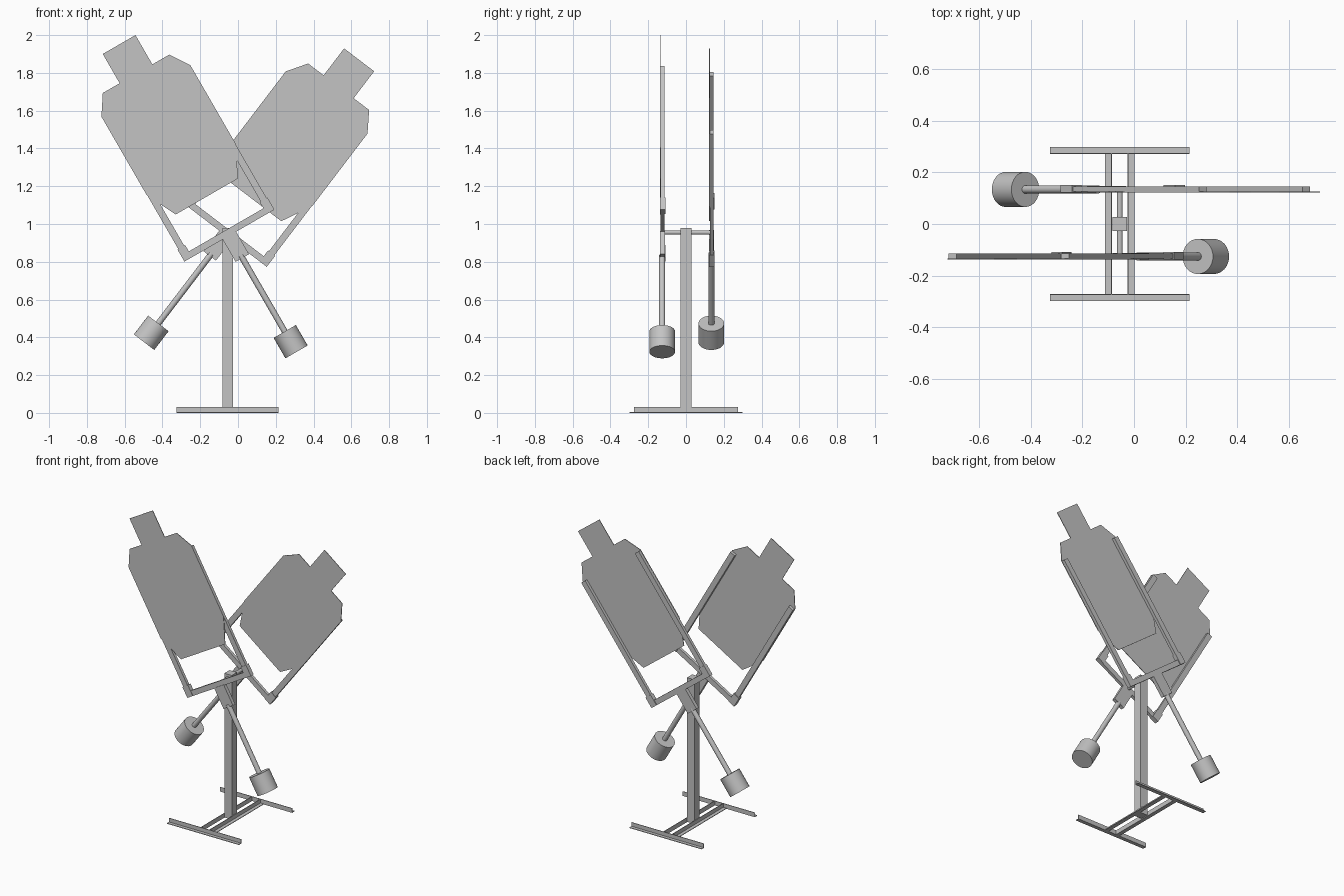
import bpy, bmesh, math
from mathutils import Matrix, Vector

default = bpy.data.objects.get("Cube")
if default:
    bpy.data.objects.remove(default, do_unlink=True)

steel = bpy.data.materials.new("grey_steel")
steel.use_nodes = True
grey = (0.55, 0.55, 0.55, 1)
steel.diffuse_color = grey
steel.node_tree.nodes["Principled BSDF"].inputs["Base Color"].default_value = grey


def finish(name, bm, matrix=None, smooth=False):
    bmesh.ops.recalc_face_normals(bm, faces=bm.faces)
    mesh = bpy.data.meshes.new(name)
    bm.to_mesh(mesh)
    bm.free()
    mesh.materials.append(steel)
    obj = bpy.data.objects.new(name, mesh)
    bpy.context.collection.objects.link(obj)
    if matrix:
        obj.matrix_world = matrix
    if smooth:
        bpy.ops.object.select_all(action='DESELECT')
        obj.select_set(True)
        bpy.context.view_layer.objects.active = obj
        bpy.ops.object.shade_smooth_by_angle(angle=math.radians(40))
    return obj


def box(name, x, y, z, matrix=None):
    """Box from (min, max) ranges on each axis."""
    bm = bmesh.new()
    bmesh.ops.create_cube(bm, size=1)
    for v in bm.verts:
        v.co = Vector([(a + b) / 2 + c * (b - a) for c, (a, b) in zip(v.co, (x, y, z))])
    return finish(name, bm, matrix)


def rod(name, radius, start, end, matrix=None):
    """Round bar between two points."""
    start, end = Vector(start), Vector(end)
    bm = bmesh.new()
    bmesh.ops.create_cone(bm, cap_ends=True, segments=32, radius1=radius,
                          radius2=radius, depth=(end - start).length)
    turn = Vector((0, 0, 1)).rotation_difference(end - start).to_matrix().to_4x4()
    bm.transform(Matrix.Translation((start + end) / 2) @ turn)
    return finish(name, bm, matrix, smooth=True)


def prism(name, outline, axis, low, high, matrix=None):
    """Extrude a 2D outline along x or y."""
    bm = bmesh.new()
    place = (lambda a, b: (low, a, b)) if axis == 'x' else (lambda a, b: (a, low, b))
    face = bm.faces.new([bm.verts.new(place(a, b)) for a, b in outline])
    moved = bmesh.ops.extrude_face_region(bm, geom=[face])['geom']
    step = Vector((high - low, 0, 0)) if axis == 'x' else Vector((0, high - low, 0))
    bmesh.ops.translate(bm, vec=step, verts=[v for v in moved if isinstance(v, bmesh.types.BMVert)])
    return finish(name, bm, matrix)


def angle_iron(inner, outer):
    """L section: upright wall at the inner edge, flange on the ground."""
    t = 0.004 if outer > inner else -0.004
    return [(inner, 0), (outer, 0), (outer, 0.004), (inner + t, 0.004),
            (inner + t, 0.03), (inner, 0.03)]


# Base of four angle irons
post_x = -0.055
for side, word in ((-1, "front"), (1, "back")):
    prism(word + "_foot", angle_iron(side * 0.272, side * 0.298), 'x', -0.325, 0.215)
for side, word in ((-1, "right"), (1, "left")):
    prism(word + "_base_rail",
          angle_iron(post_x + side * 0.03, post_x + side * 0.057), 'y', -0.272, 0.272)

# Post and pivot axle
pivot_z = 0.955
box("post", (post_x - 0.028, post_x + 0.028), (-0.028, 0.028), (0.004, 0.98))
rod("axle", 0.011, (post_x, -0.125, pivot_z), (post_x, 0.135, pivot_z))

# Silhouette board: right half of the outline, mirrored below
half = [(0.19, 0.22), (0.272, 0.385), (0.272, 0.865), (0.203, 0.97), (0.1, 0.97), (0.1, 1.149)]
outline = half + [(-u, v) for u, v in reversed(half)]


def swinging_target(word, y, tilt):
    """Board, frame and counterweight, built upright around the pivot, then tilted."""
    m = Matrix.Translation((post_x, y, pivot_z)) @ Matrix.Rotation(math.radians(tilt), 4, 'Y')
    prism(word + "_board", outline, 'y', -0.012, -0.008, m)
    box(word + "_crossbar", (-0.265, 0.265), (-0.008, 0.012), (-0.019, 0.016), m)
    for side, s in (("right", -1), ("left", 1)):
        box(f"{word}_{side}_upright", sorted((s * 0.234, s * 0.27)),
            (-0.008, 0.012), (-0.01, 0.862), m)
        box(f"{word}_{side}_socket", sorted((s * 0.228, s * 0.275)),
            (-0.011, 0.018), (-0.019, 0.055), m)
    box(word + "_bracket", (-0.041, 0.041), (-0.011, 0.014), (-0.156, -0.015), m)
    rod(word + "_weight_rod", 0.016, (0, 0, -0.62), (0, 0, -0.14), m)
    rod(word + "_counterweight", 0.068, (0, 0, -0.73), (0, 0, -0.605), m)


swinging_target("front", -0.126, -30)
swinging_target("back", 0.134, 37.3)
